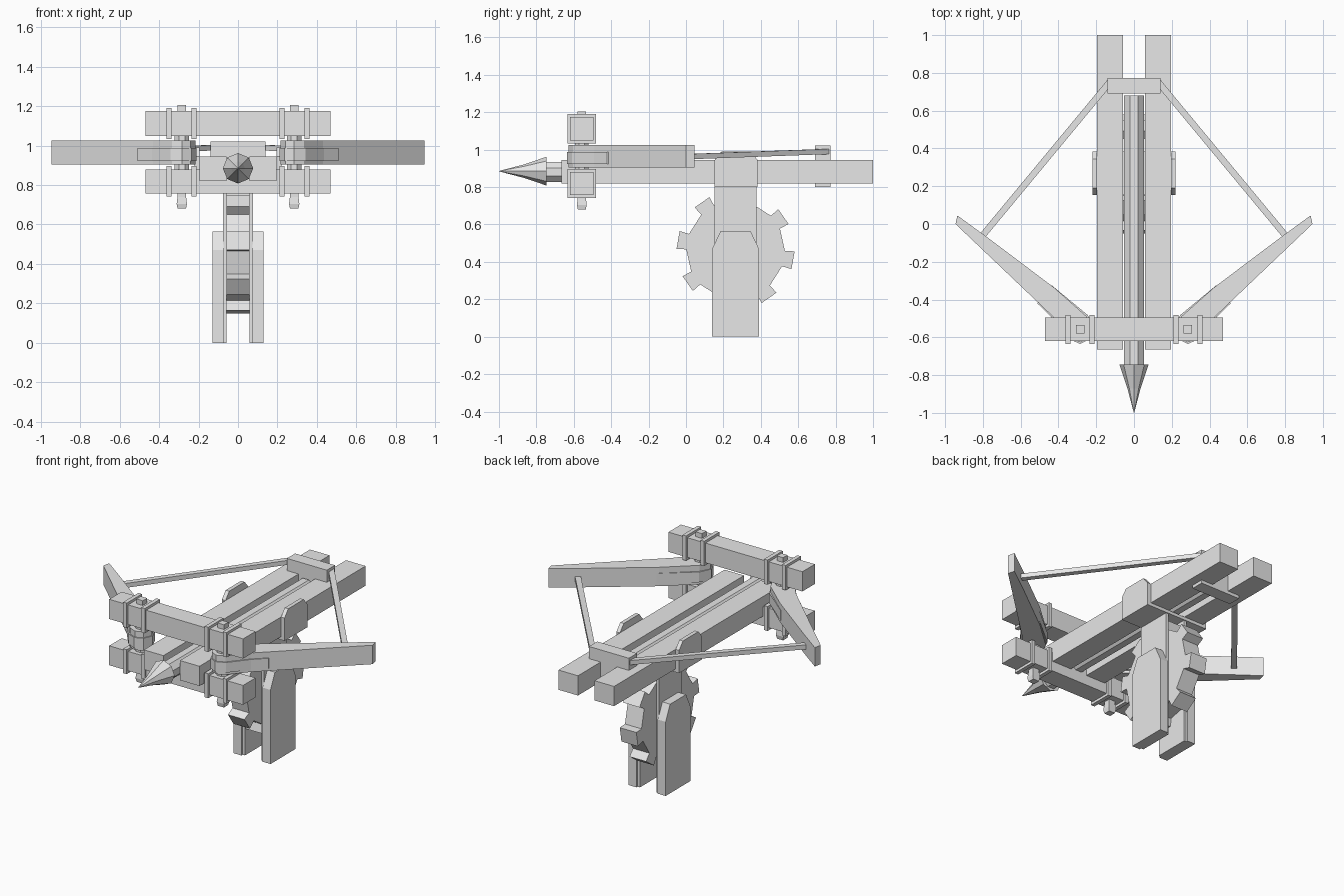
import bpy, bmesh, math
from mathutils import Vector

if "Cube" in bpy.data.objects:
    bpy.data.objects.remove(bpy.data.objects["Cube"])

grey = bpy.data.materials.new("plain grey")
grey.diffuse_color = (0.8, 0.8, 0.8, 1)
grey.use_nodes = True
grey.node_tree.nodes["Principled BSDF"].inputs["Base Color"].default_value = grey.diffuse_color


def finish(name, bm):
    bmesh.ops.recalc_face_normals(bm, faces=bm.faces)
    me = bpy.data.meshes.new(name)
    bm.to_mesh(me)
    bm.free()
    me.materials.append(grey)
    ob = bpy.data.objects.new(name, me)
    bpy.context.collection.objects.link(ob)
    return ob


def loft(name, rings):
    """Join equal-length rings of points and cap both ends."""
    bm = bmesh.new()
    vs = [[bm.verts.new(p) for p in r] for r in rings]
    n = len(vs[0])
    for a, b in zip(vs, vs[1:]):
        for i in range(n):
            j = (i + 1) % n
            bm.faces.new((a[i], a[j], b[j], b[i]))
    bm.faces.new(vs[0])
    bm.faces.new(vs[-1])
    return finish(name, bm)


def plan(name, pts, z0, z1):
    return loft(name, [[(x, y, z) for x, y in pts] for z in (z0, z1)])


def side(name, pts, x0, x1):
    return loft(name, [[(x, y, z) for y, z in pts] for x in (x0, x1)])


def box(name, x0, x1, y0, y1, z0, z1):
    return plan(name, [(x0, y0), (x1, y0), (x1, y1), (x0, y1)], z0, z1)


def ngon(r, turn=0.0, n=8):
    return [(r * math.cos(turn + i * math.tau / n), r * math.sin(turn + i * math.tau / n))
            for i in range(n)]


def both(ob):
    """Mirror a part to the other side."""
    ob.modifiers.new("mirror", 'MIRROR')
    return ob


# Stock rails and string block
both(box("rail", 0.058, 0.195, -0.665, 1.0, 0.82, 0.945))
box("string_block", -0.14, 0.14, 0.69, 0.772, 0.80, 1.022)

# Bolt: octagonal shaft and pointed head
loft("bolt_shaft", [[(x, y, z + 0.88) for x, z in ngon(0.057, math.pi / 8)] for y in (-0.75, 0.68)])
loft("bolt_head", [[(x, y, z + 0.885) for x, z in ngon(r)]
                   for y, r in ((-1.0, 0.001), (-0.87, 0.035), (-0.745, 0.077))])

# Cross beams with their bands
for label, z0, z1 in (("upper", 1.05, 1.175), ("lower", 0.757, 0.88)):
    box(label + "_cross_beam", -0.47, 0.47, -0.62, -0.495, z0, z1)
    for x in (0.21, 0.337):
        both(box(label + "_beam_band", x, x + 0.025, -0.634, -0.482, z0 - 0.016, z1 + 0.016))

# Pivot pins with collars and a tapered foot
px, py = 0.285, -0.557
both(box("pivot_pin", px - 0.022, px + 0.022, py - 0.022, py + 0.022, 0.73, 1.205))
both(loft("pin_foot", [[(px + x, py + y, z) for x, y in ngon(r, math.pi / 4, 4)]
                       for z, r in ((0.68, 0.030), (0.705, 0.037), (0.757, 0.028))]))
for z in (0.88, 1.02):
    both(plan("pin_collar", [(px + x, py + y) for x, y in ngon(0.04, math.pi / 8)], z, z + 0.03))

# Swinging arms with a sleeve round the root
arm = [(0.215, -0.555), (0.24, -0.605), (0.285, -0.627), (0.335, -0.605), (0.43, -0.49),
       (0.945, 0.0), (0.935, 0.045), (0.78, -0.068), (0.425, -0.335), (0.25, -0.49)]
both(plan("arm", arm, 0.905, 1.025))
sleeve = [(0.21, -0.555), (0.235, -0.61), (0.285, -0.635), (0.342, -0.61), (0.437, -0.492),
          (0.51, -0.422), (0.505, -0.385), (0.435, -0.325), (0.245, -0.482)]
both(plan("arm_sleeve", sleeve, 0.922, 0.987))

# Bowstrings
a, b = Vector((0.805, -0.065, 0.96)), Vector((0.125, 0.755, 0.99))
d = (b - a).normalized()
w = Vector((d.y, -d.x, 0)).normalized() * 0.017
h = Vector((0, 0, 0.014))
both(loft("bowstring", [[p - w - h, p + w - h, p + w + h, p - w + h] for p in (a, b)]))

# Cradle clasping the rails
both(side("cradle_cheek", [(0.153, 0.80), (0.383, 0.80), (0.383, 0.945), (0.345, 0.99),
                           (0.19, 0.99), (0.153, 0.945)], 0.195, 0.22))
box("cradle_base", -0.22, 0.22, 0.153, 0.383, 0.80, 0.82)

# Stand: inner posts and chamfered outer legs
both(box("inner_post", 0.058, 0.076, 0.153, 0.378, 0.0, 0.80))
both(side("outer_leg", [(0.14, 0.0), (0.39, 0.0), (0.39, 0.47), (0.345, 0.565),
                        (0.185, 0.565), (0.14, 0.47)], 0.074, 0.13))

# Eight-toothed gear wheel
teeth = []
for i in range(8):
    t = math.radians(-10 + 45 * i)
    c, s = math.cos(t), math.sin(t)
    for r, o in ((0.26, -0.042), (0.312, -0.048), (0.312, 0.048), (0.26, 0.042)):
        teeth.append((0.265 + r * c - o * s, 0.463 + r * s + o * c))
side("gear_wheel", teeth, -0.058, 0.058)
